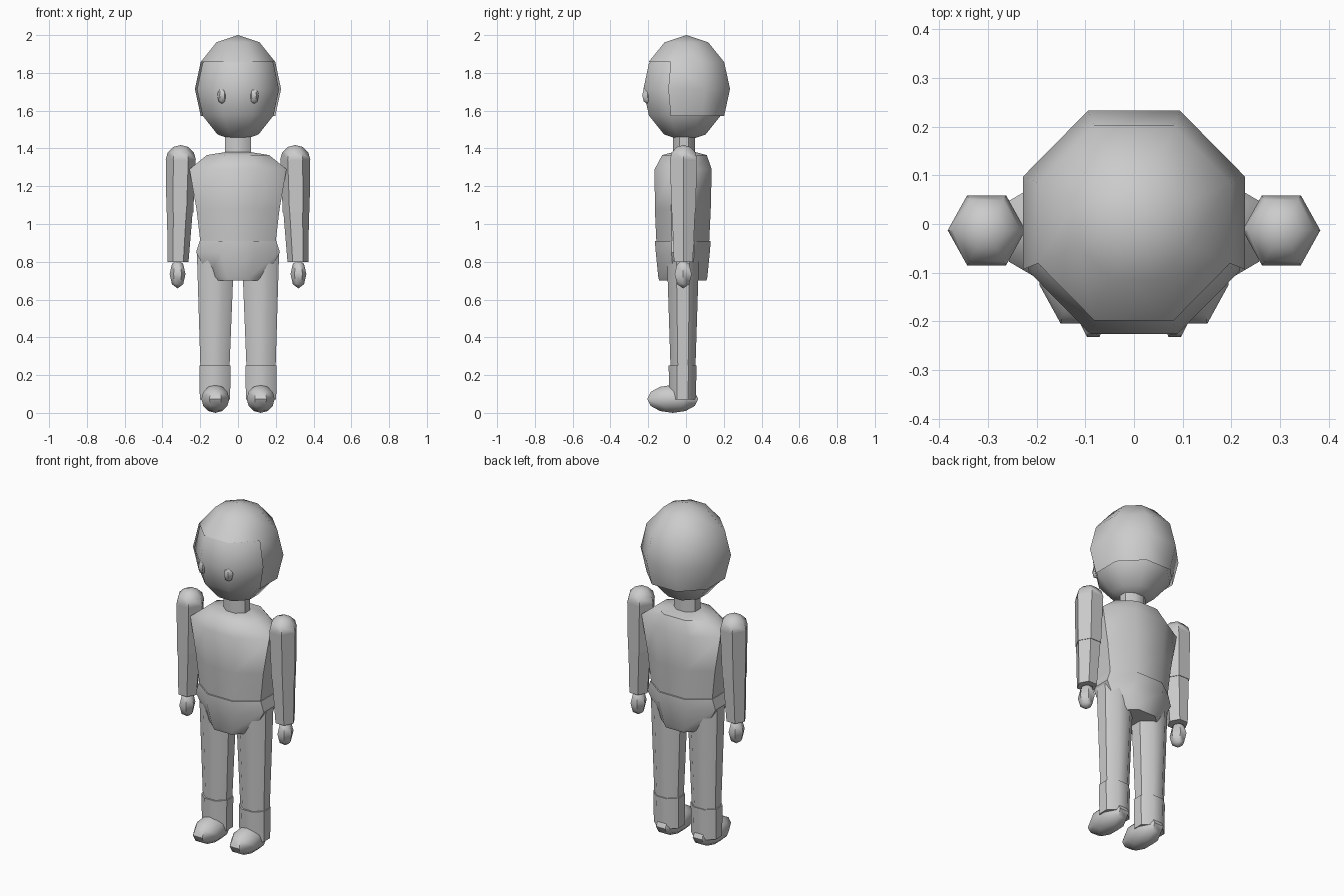
import bpy, bmesh, math

if "Cube" in bpy.data.objects:
    bpy.data.objects.remove(bpy.data.objects["Cube"])

grey = bpy.data.materials.new("plain grey")
grey.diffuse_color = (0.6, 0.6, 0.6, 1)
grey.use_nodes = True
grey.node_tree.nodes["Principled BSDF"].inputs["Base Color"].default_value = grey.diffuse_color


def finish(name, bm, angle=45):
    bmesh.ops.remove_doubles(bm, verts=bm.verts[:], dist=1e-5)
    bmesh.ops.recalc_face_normals(bm, faces=bm.faces[:])
    me = bpy.data.meshes.new(name)
    bm.to_mesh(me)
    bm.free()
    me.materials.append(grey)
    ob = bpy.data.objects.new(name, me)
    bpy.context.collection.objects.link(ob)
    bpy.ops.object.select_all(action='DESELECT')
    ob.select_set(True)
    bpy.context.view_layer.objects.active = ob
    bpy.ops.object.shade_smooth_by_angle(angle=math.radians(angle))
    return ob


def loft(name, rings, sides=8, keep=None):
    """Rings are (z, cx, cy, rx, ry). Eight-sided rings are flat towards x and y
    with radii to the flats; six-sided rings have corners on x and flats on y."""
    bm = bmesh.new()
    off = math.pi / 8 if sides == 8 else 0
    fx = 1 / math.cos(math.pi / 8) if sides == 8 else 1
    fy = fx if sides == 8 else 1 / math.cos(math.pi / 6)
    loops = []
    for z, cx, cy, rx, ry in rings:
        loops.append([bm.verts.new((cx + rx * fx * math.cos(off + 2 * math.pi * i / sides),
                                    cy + ry * fy * math.sin(off + 2 * math.pi * i / sides), z))
                      for i in range(sides)])
    for a, b in zip(loops, loops[1:]):
        for i in range(sides):
            j = (i + 1) % sides
            bm.faces.new((a[i], a[j], b[j], b[i]))
    for end, ring in ((loops[0], rings[0]), (loops[-1], rings[-1])):
        if ring[3] > 0:
            bm.faces.new(end)
    if keep:
        gone = [f for f in bm.faces if not keep(f.calc_center_median())]
        bmesh.ops.delete(bm, geom=gone, context='FACES')
    return finish(name, bm)


def ball(name, c, r, sides=8, steps=6, keep=None):
    rings = []
    for k in range(steps + 1):
        t = math.pi * k / steps
        s = math.sin(t) if 0 < k < steps else 0
        rings.append((c[2] + r[2] * math.cos(t), c[0], c[1], r[0] * s, r[1] * s))
    return loft(name, rings, sides, keep)


# head, with a hair shell open over the face and below the nape
ball("head", (0, -0.006, 1.712), (0.217, 0.220, 0.275))
ball("hair", (0, 0.002, 1.715), (0.228, 0.231, 0.285),
     keep=lambda p: p.z > 1.86 or (p.z > 1.57 and p.y > -0.08))

# neck, torso and pelvis
loft("neck", [(1.34, 0, -0.01, 0.07, 0.058), (1.48, 0, -0.01, 0.07, 0.058)])
loft("torso", [(0.91, 0, -0.017, 0.2, 0.14), (1.08, 0, -0.017, 0.22, 0.148),
               (1.29, 0, -0.015, 0.257, 0.151), (1.365, 0, -0.008, 0.165, 0.118),
               (1.38, 0, -0.008, 0.07, 0.06)])
loft("pelvis", [(0.70, 0, -0.017, 0.135, 0.125), (0.72, 0, -0.017, 0.152, 0.13),
                (0.85, 0, -0.017, 0.222, 0.143), (0.91, 0, -0.017, 0.203, 0.148)])

for side, s in (("left", 1), ("right", -1)):
    # eye
    ball(side + "_eye", (s * 0.084, -0.205, 1.682), (0.026, 0.027, 0.047), 6, 4)
    # arm
    ball(side + "_shoulder", (s * 0.303, -0.013, 1.34), (0.08, 0.072, 0.078), 6, 6)
    loft(side + "_upper_arm", [(1.06, s * 0.308, -0.013, 0.071, 0.064),
                               (1.34, s * 0.303, -0.013, 0.079, 0.071)], 6)
    loft(side + "_forearm", [(0.80, s * 0.317, -0.014, 0.055, 0.05),
                             (1.065, s * 0.308, -0.013, 0.068, 0.061)], 6)
    ball(side + "_hand", (s * 0.32, -0.015, 0.735), (0.042, 0.045, 0.076), 6, 4)
    # leg
    loft(side + "_leg", [(0.24, s * 0.122, -0.016, 0.077, 0.066),
                         (0.86, s * 0.119, -0.016, 0.099, 0.086)])
    loft(side + "_boot", [(0.07, s * 0.122, -0.018, 0.08, 0.07),
                          (0.25, s * 0.122, -0.018, 0.083, 0.074)])
    ball(side + "_foot", (s * 0.12, -0.07, 0.074), (0.074, 0.135, 0.074))
